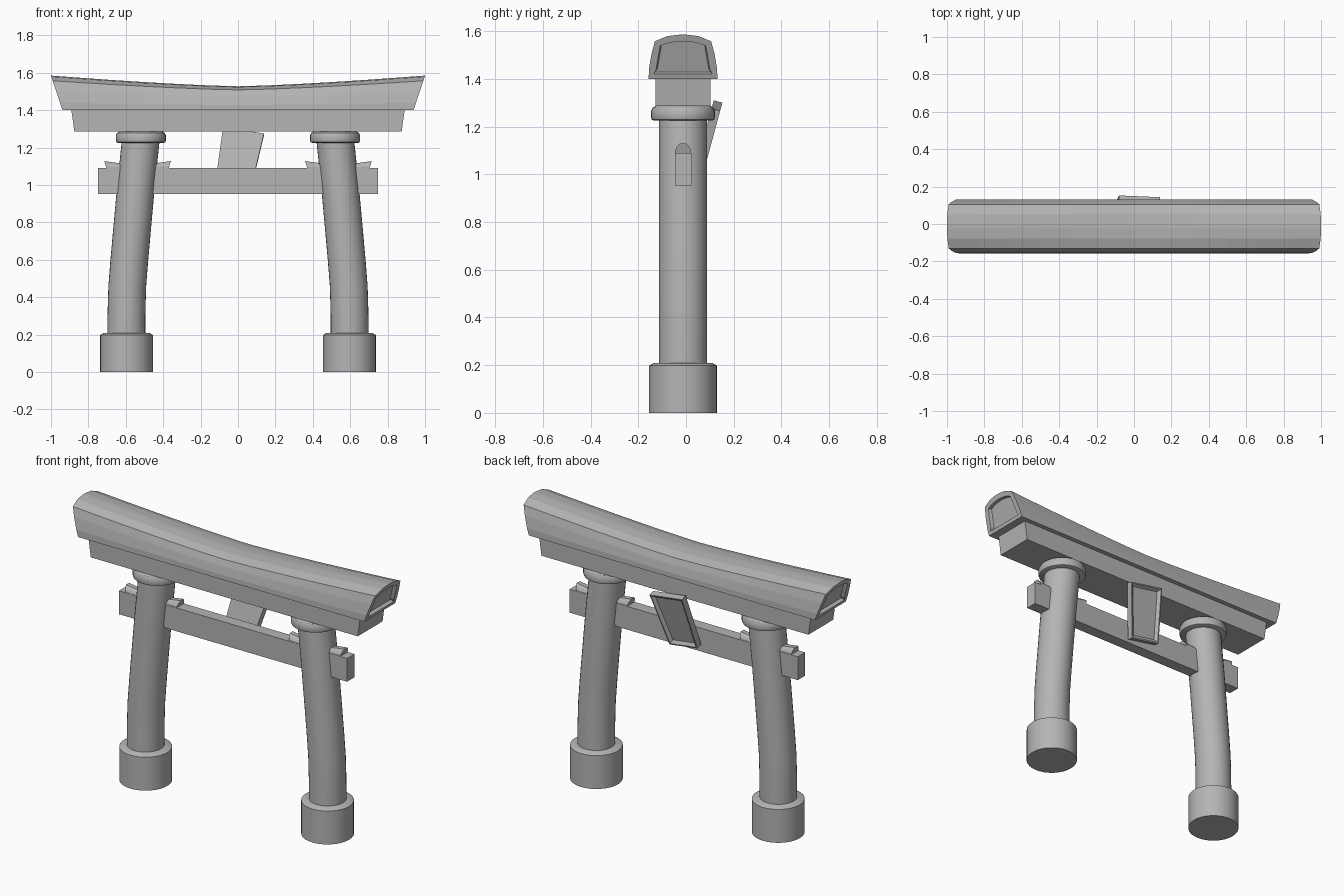
import bpy, bmesh
from math import radians, pi, sin, cos

if "Cube" in bpy.data.objects:
    bpy.data.objects.remove(bpy.data.objects["Cube"])

YC = -0.0125   # depth centre of the gate
XO = 0.0       # sideways offset of the gate

# Mid grey stone
stone = bpy.data.materials.new("stone_grey")
stone.diffuse_color = (0.46, 0.46, 0.46, 1)
stone.use_nodes = True
stone.node_tree.nodes["Principled BSDF"].inputs["Base Color"].default_value = stone.diffuse_color


def finish(name, bm, smooth=False):
    bmesh.ops.recalc_face_normals(bm, faces=bm.faces)
    me = bpy.data.meshes.new(name)
    bm.to_mesh(me)
    bm.free()
    me.materials.append(stone)
    ob = bpy.data.objects.new(name, me)
    bpy.context.collection.objects.link(ob)
    if smooth:
        bpy.ops.object.select_all(action='DESELECT')
        ob.select_set(True)
        bpy.context.view_layer.objects.active = ob
        bpy.ops.object.shade_smooth_by_angle(angle=radians(30))
    return ob


def loft(bm, sections):
    """Skin a list of closed point loops and cap both ends; returns the caps."""
    rings = [[bm.verts.new(p) for p in s] for s in sections]
    for a, b in zip(rings, rings[1:]):
        n = len(a)
        for i in range(n):
            bm.faces.new((a[i], a[(i + 1) % n], b[(i + 1) % n], b[i]))
    return [bm.faces.new(rings[0][::-1]), bm.faces.new(rings[-1])]


def turned(name, profile, n=32):
    """Round part from (x centre, radius, z) rings."""
    bm = bmesh.new()
    loft(bm, [[(cx + r * cos(2 * pi * i / n), YC + r * sin(2 * pi * i / n), z)
               for i in range(n)] for cx, r, z in profile])
    return finish(name, bm, True)


def recess(bm, face, border, slope, depth):
    bmesh.ops.recalc_face_normals(bm, faces=bm.faces)
    bmesh.ops.inset_region(bm, faces=[face], thickness=border)
    bmesh.ops.inset_region(bm, faces=[face], thickness=slope, depth=-depth)


def beam(name, hx_low, hx_high, hy, z0, z1):
    bm = bmesh.new()
    loft(bm, [[(XO + sx * hx, YC + sy * hy, z)
               for sx, sy in ((-1, -1), (1, -1), (1, 1), (-1, 1))]
              for hx, z in ((hx_low, z0), (hx_high, z1))])
    return finish(name, bm)


# Pillars: foot, leaning curved shaft, collar and wedges on each side
lean = [(0.597, 0.19), (0.596, 0.33), (0.592, 0.46), (0.581, 0.6), (0.572, 0.7),
        (0.563, 0.8), (0.545, 1.0), (0.52, 1.24)]
for s, side in ((-1, "left"), (1, "right")):
    fx = s * 0.596 + XO
    turned(side + "_foot", [(fx, 0.142, 0), (fx, 0.142, 0.198), (fx, 0.122, 0.209)])
    turned(side + "_pillar", [(s * x + XO, 0.101, z) for x, z in lean])
    cx = s * 0.519 + XO
    turned(side + "_collar", [(cx, r, z) for r, z in (
        (0.122, 1.225), (0.131, 1.229), (0.134, 1.238), (0.134, 1.265),
        (0.127, 1.279), (0.115, 1.286))])
    for d, where in ((-1, "outer"), (1, "inner")):
        # rounded wedge section, thicker at the free end
        arch = [(-0.033, 0), (-0.033, 0.012), (-0.027, 0.026), (-0.014, 0.04),
                (0.014, 0.04), (0.027, 0.026), (0.033, 0.012), (0.033, 0)]
        bm = bmesh.new()
        loft(bm, [[(XO + s * (0.537 - d * (reach + tip * h)), YC + y, 1.088 + h * k)
                   for y, h in arch]
                  for reach, tip, k in ((0.04, 0, 0.5), (0.166, 0.3, 1.0))])
        finish(side + "_" + where + "_wedge", bm)

# Straight tie beam and lower lintel
beam("tie_beam", 0.748, 0.748, 0.0345, 0.952, 1.09)
beam("lower_lintel", 0.875, 0.891, 0.116, 1.286, 1.40)

# Upper lintel: curved top, flat underside, slanted recessed ends
half = [(0.144, 0), (0.143, 0.04), (0.132, 0.105), (0.118, 0.157), (0.065, 0.179)]
outline = half + [(0.012, 0.185), (-0.012, 0.185)] + [(-y, h) for y, h in half[::-1]]
STEPS = 12
sections = []
for i in range(STEPS + 1):
    t = 2 * i / STEPS - 1
    k = 1 - 0.31 * (1 - abs(t) ** 1.35)
    sections.append([(t * (0.938 + 0.062 * h / 0.185), YC + y, 1.40 + h * k)
                     for y, h in outline])
bm = bmesh.new()
for cap in loft(bm, sections):
    recess(bm, cap, 0.03, 0.006, 0.02)
finish("upper_lintel", bm)

# Crooked, tilted plaque at the back with a sunken panel
corners = [(0.139, 1.266), (-0.080, 1.300), (-0.123, 0.990), (0.066, 0.960)]
bm = bmesh.new()
caps = loft(bm, [[(x, 0.153 + 0.27 * (z - 1.302) - 0.036 * k, z + 0.0096 * k)
                  for x, z in corners] for k in (1, 0)])
recess(bm, caps[1], 0.010, 0.022, 0.015)
finish("plaque", bm)
